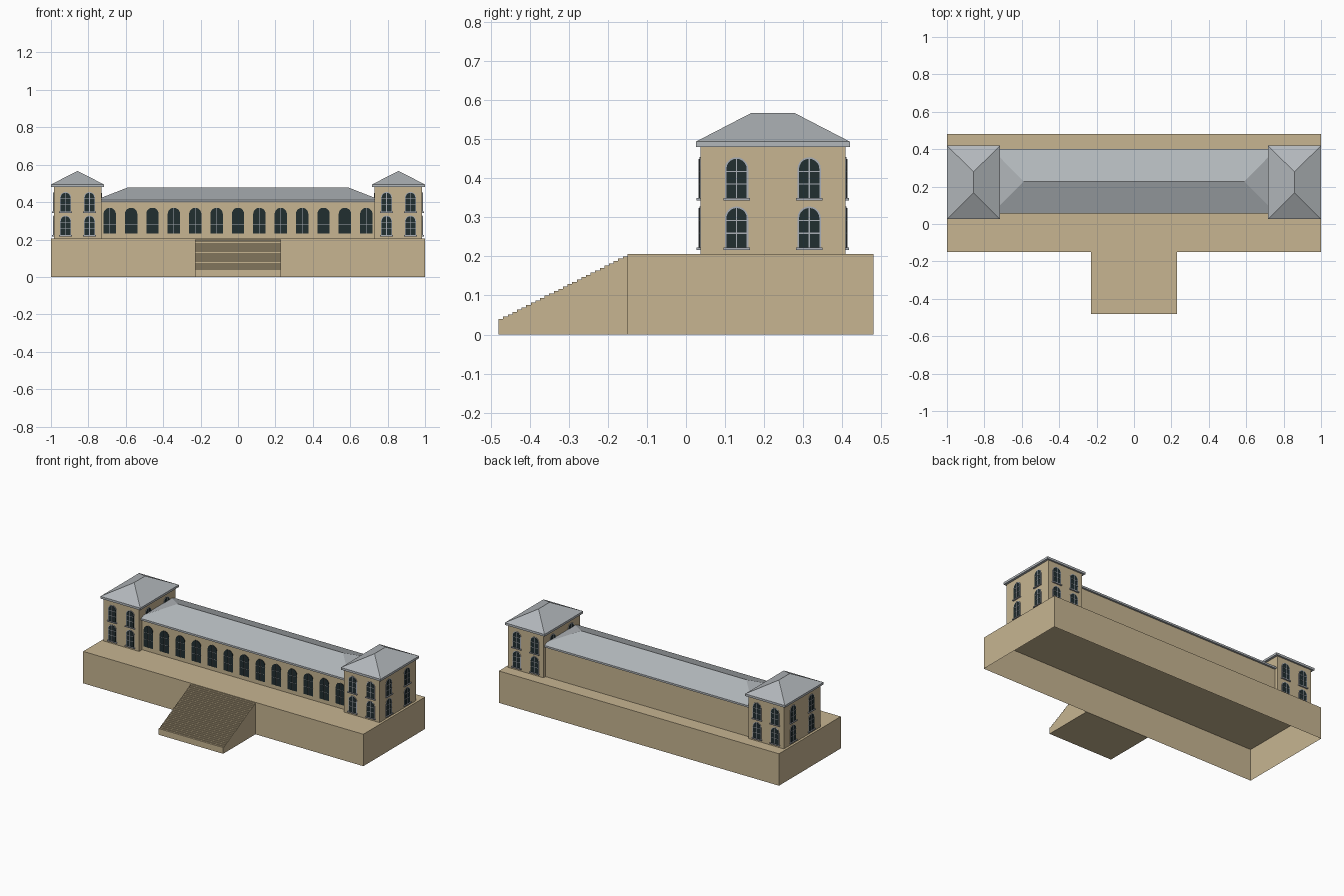
import bpy, bmesh, math
from mathutils import Matrix

if "Cube" in bpy.data.objects:
    bpy.data.objects.remove(bpy.data.objects["Cube"])


def srgb(r, g, b):
    f = lambda c: (c / 12.92) if c <= 0.04045 else ((c + 0.055) / 1.055) ** 2.4
    return (f(r / 255), f(g / 255), f(b / 255), 1)


def material(name, *rgb):
    m = bpy.data.materials.new(name)
    m.diffuse_color = srgb(*rgb)
    m.use_nodes = True
    m.node_tree.nodes["Principled BSDF"].inputs["Base Color"].default_value = m.diffuse_color
    return m


STONE = material("sandstone", 199, 181, 145)
SLATE = material("grey slate", 178, 183, 187)
TRIM = material("pale grey trim", 170, 175, 182)
GLASS = material("dark glass", 33, 46, 48)


def finish(name, bm, *mats):
    bmesh.ops.recalc_face_normals(bm, faces=bm.faces)
    me = bpy.data.meshes.new(name)
    bm.to_mesh(me)
    bm.free()
    for m in mats:
        me.materials.append(m)
    ob = bpy.data.objects.new(name, me)
    bpy.context.collection.objects.link(ob)
    return ob


def add_box(bm, x0, x1, y0, y1, z0, z1, mat=0, mtx=Matrix()):
    s = Matrix.Diagonal((x1 - x0, y1 - y0, z1 - z0, 1))
    t = Matrix.Translation(((x0 + x1) / 2, (y0 + y1) / 2, (z0 + z1) / 2))
    r = bmesh.ops.create_cube(bm, size=1, matrix=mtx @ t @ s)
    for f in {f for v in r["verts"] for f in v.link_faces}:
        f.material_index = mat


def box(name, mat, *dims):
    bm = bmesh.new()
    add_box(bm, *dims)
    return finish(name, bm, mat)


def hip_roof(name, x0, x1, y0, y1, z0, z1, z2, ridge):
    """Eave slab from z0 to z1, then hipped slopes up to a ridge line at z2."""
    bm = bmesh.new()
    low, high = [[bm.verts.new((x, y, z)) for x, y in
                  ((x0, y0), (x1, y0), (x1, y1), (x0, y1))] for z in (z0, z1)]
    a, b = [bm.verts.new((x, y, z2)) for x, y in ridge]
    bm.faces.new(low)
    for i in range(4):
        j = (i + 1) % 4
        bm.faces.new((low[i], low[j], high[j], high[i]))
    if abs(a.co.x - b.co.x) > abs(a.co.y - b.co.y):   # ridge along x
        faces = ((0, 1, b, a), (1, 2, b), (2, 3, a, b), (3, 0, a))
    else:                                             # ridge along y
        faces = ((0, 1, a), (1, 2, b, a), (2, 3, b), (3, 0, a, b))
    for f in faces:
        bm.faces.new([high[v] if isinstance(v, int) else v for v in f])
    return finish(name, bm, SLATE)


def arch(w, h, segs=10):
    """Outline of a round-topped opening standing on z = 0."""
    r = w / 2
    arc = [(r * math.cos(math.pi * i / segs), h - r + r * math.sin(math.pi * i / segs))
           for i in range(segs + 1)]
    return [(-r, 0), (r, 0)] + arc


def add_arch(bm, w, h, depth, mat, mtx):
    pts = arch(w, h)
    front = [bm.verts.new(mtx @ Matrix.Translation((x, -depth, z)).translation) for x, z in pts]
    back = [bm.verts.new(mtx @ Matrix.Translation((x, 0.002, z)).translation) for x, z in pts]
    faces = [bm.faces.new(front)]
    for i in range(len(pts)):
        j = (i + 1) % len(pts)
        faces.append(bm.faces.new((front[i], front[j], back[j], back[i])))
    for f in faces:
        f.material_index = mat


def add_window(bm, x, y, z, angle, w, h, bar, frame=0.0, sill=False):
    mtx = Matrix.Translation((x, y, z)) @ Matrix.Rotation(angle, 4, "Z")
    if frame:
        add_arch(bm, w + 2 * frame, h + frame, 0.002, 1, mtx)
    add_arch(bm, w, h, 0.0035, 0, mtx)
    # glazing bars
    add_box(bm, -bar / 2, bar / 2, -0.005, 0, 0, h, 1, mtx)
    for k in (0.36, 0.68):
        add_box(bm, -w / 2, w / 2, -0.005, 0, h * k - bar / 2, h * k + bar / 2, 1, mtx)
    if sill:
        add_box(bm, -w / 2 - 0.008, w / 2 + 0.008, -0.009, 0, -0.006, 0, 1, mtx)


TOP = 0.206

# terrace: thin shell open underneath
bm = bmesh.new()
add_box(bm, -1, 1, -0.15, 0.48, 0, TOP)
bmesh.ops.delete(bm, geom=[f for f in bm.faces if f.calc_center_median().z < 0.01],
                 context="FACES_ONLY")
finish("terrace", bm, STONE)

# front staircase: stepped profile swept across x
N = 28
run, rise = 0.33 / N, (TOP - 0.04) / N
profile = [(-0.15, 0), (-0.48, 0), (-0.48, 0.04)]
for i in range(1, N + 1):
    profile += [(-0.48 + run * i, 0.04 + rise * (i - 1)), (-0.48 + run * i, 0.04 + rise * i)]
bm = bmesh.new()
side = bm.faces.new([bm.verts.new((-0.23, y, z)) for y, z in profile])
ext = bmesh.ops.extrude_face_region(bm, geom=[side], use_keep_orig=True)
bmesh.ops.translate(bm, vec=(0.46, 0, 0),
                    verts=[v for v in ext["geom"] if isinstance(v, bmesh.types.BMVert)])
finish("front_stairs", bm, STONE)

# long central hall
box("hall_walls", STONE, -0.74, 0.74, 0.067, 0.388, TOP, 0.402)
hip_roof("hall_roof", -0.76, 0.76, 0.055, 0.4, 0.4, 0.412, 0.478,
         ((-0.59, 0.2275), (0.59, 0.2275)))
bm = bmesh.new()
for i in range(-6, 7):
    add_window(bm, i * 0.1143, 0.067, 0.232, 0, 0.066, 0.138, 0.0015)
finish("hall_windows", bm, GLASS, TRIM)

# two end towers
CY, HX, HY = 0.2225, 0.127, 0.186
for s, label in ((-1, "left"), (1, "right")):
    cx = s * 0.858
    box(label + "_tower_walls", STONE, cx - HX, cx + HX, CY - HY, CY + HY, TOP, 0.482)
    hip_roof(label + "_tower_roof", cx - 0.142, cx + 0.142, CY - 0.197, CY + 0.197,
             0.48, 0.494, 0.567, ((cx, CY - 0.056), (cx, CY + 0.056)))
    bm = bmesh.new()
    for z in (0.223, 0.349):
        for d in (-1, 1):
            # front and back
            for ang, y in ((0, CY - HY), (math.pi, CY + HY)):
                add_window(bm, cx + d * 0.064, y, z, ang, 0.052, 0.101, 0.003, 0.004, True)
            # outer and inner sides
            for ang, x in ((math.pi / 2, cx + HX), (-math.pi / 2, cx - HX)):
                add_window(bm, x, CY + d * 0.093, z, ang, 0.052, 0.101, 0.003, 0.004, True)
    finish(label + "_tower_windows", bm, GLASS, TRIM)
